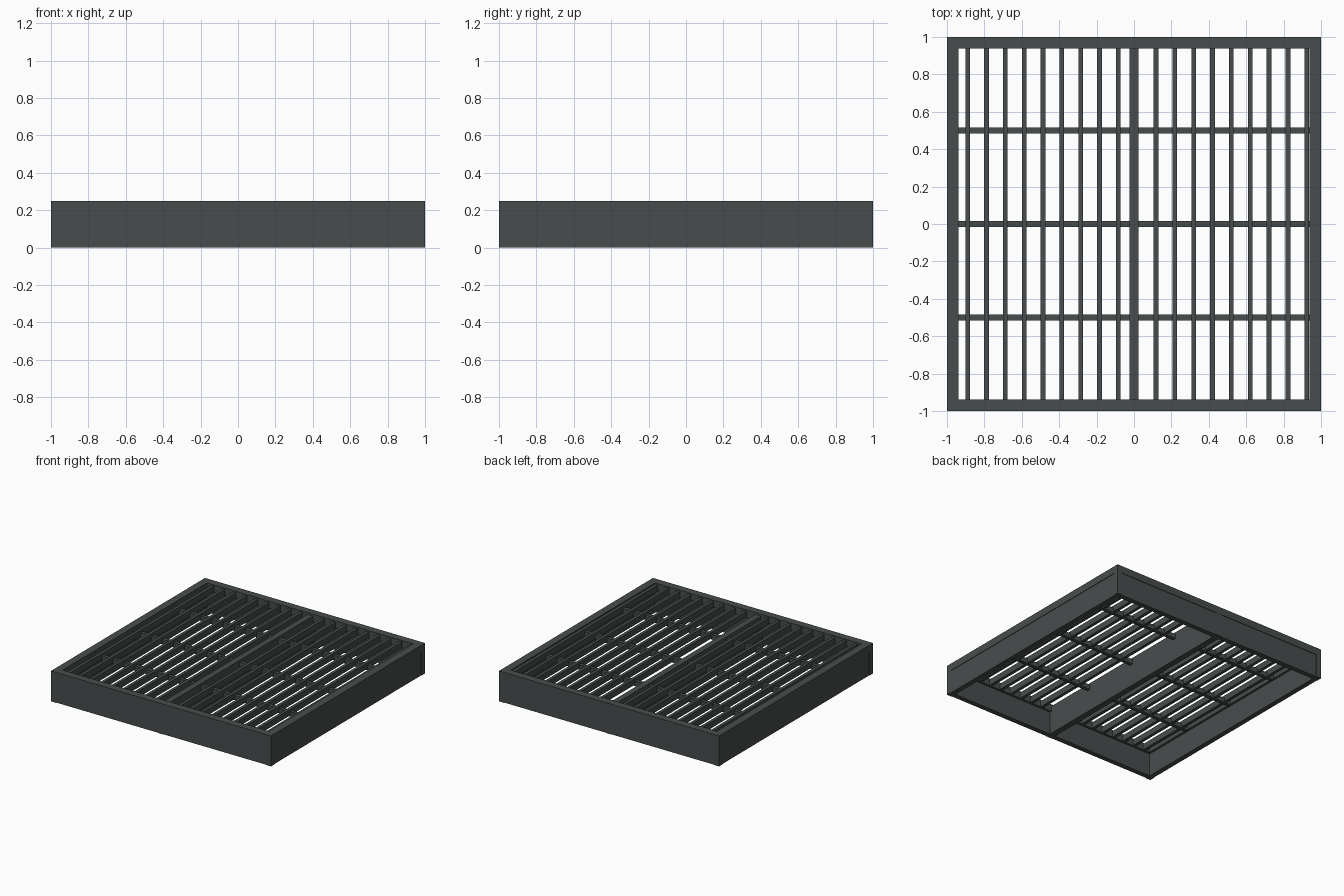
import bpy

if "Cube" in bpy.data.objects:
    bpy.data.objects.remove(bpy.data.objects["Cube"])

# single dark grey metal colour
metal = bpy.data.materials.new("dark_grey_metal")
metal.diffuse_color = (0.064, 0.073, 0.073, 1)
metal.use_nodes = True
metal.node_tree.nodes["Principled BSDF"].inputs["Base Color"].default_value = metal.diffuse_color


def box(name, x, y, z):
    """Axis-aligned box from (min, max) ranges."""
    verts = [(a, b, c) for a in x for b in y for c in z]
    faces = [(0, 1, 3, 2), (4, 6, 7, 5), (0, 4, 5, 1),
             (2, 3, 7, 6), (0, 2, 6, 4), (1, 5, 7, 3)]
    me = bpy.data.meshes.new(name)
    me.from_pydata(verts, [], faces)
    me.materials.append(metal)
    ob = bpy.data.objects.new(name, me)
    bpy.context.collection.objects.link(ob)
    return ob


def ring(name, o, i, z):
    """Square frame of four bars between outer o and inner i."""
    box(name + "_left", (-o, -i), (-o, o), z)
    box(name + "_right", (i, o), (-o, o), z)
    box(name + "_front", (-i, i), (-o, -i), z)
    box(name + "_back", (-i, i), (i, o), z)


# outer walls, slightly set back, and the wider rim on top
ring("wall", 0.996, 0.955, (0, 0.19))
ring("rim", 1.0, 0.9375, (0.19, 0.25))

# corner posts
for sx in (-1, 1):
    for sy in (-1, 1):
        box("corner_post", sorted((sx * 0.955, sx)), sorted((sy * 0.955, sy)), (0, 0.19))

# deep centre beam
box("centre_beam", (-0.025, 0.025), (-0.999, 0.999), (0, 0.19))
box("centre_beam_top", (-0.025, 0.025), (-0.9375, 0.9375), (0.19, 0.235))

# slats running front to back
for i in range(19):
    x = -0.889 + i * 0.1007
    if i != 9:  # this one is inside the beam
        box(f"slat_{i}", (x - 0.0125, x + 0.0125), (-0.94, 0.94), (0.19, 0.24))

# cross bars
for i, y in enumerate((-0.5, 0, 0.5)):
    box(f"cross_bar_{i}", (-0.94, 0.94), (y - 0.015, y + 0.015), (0.18, 0.22))
